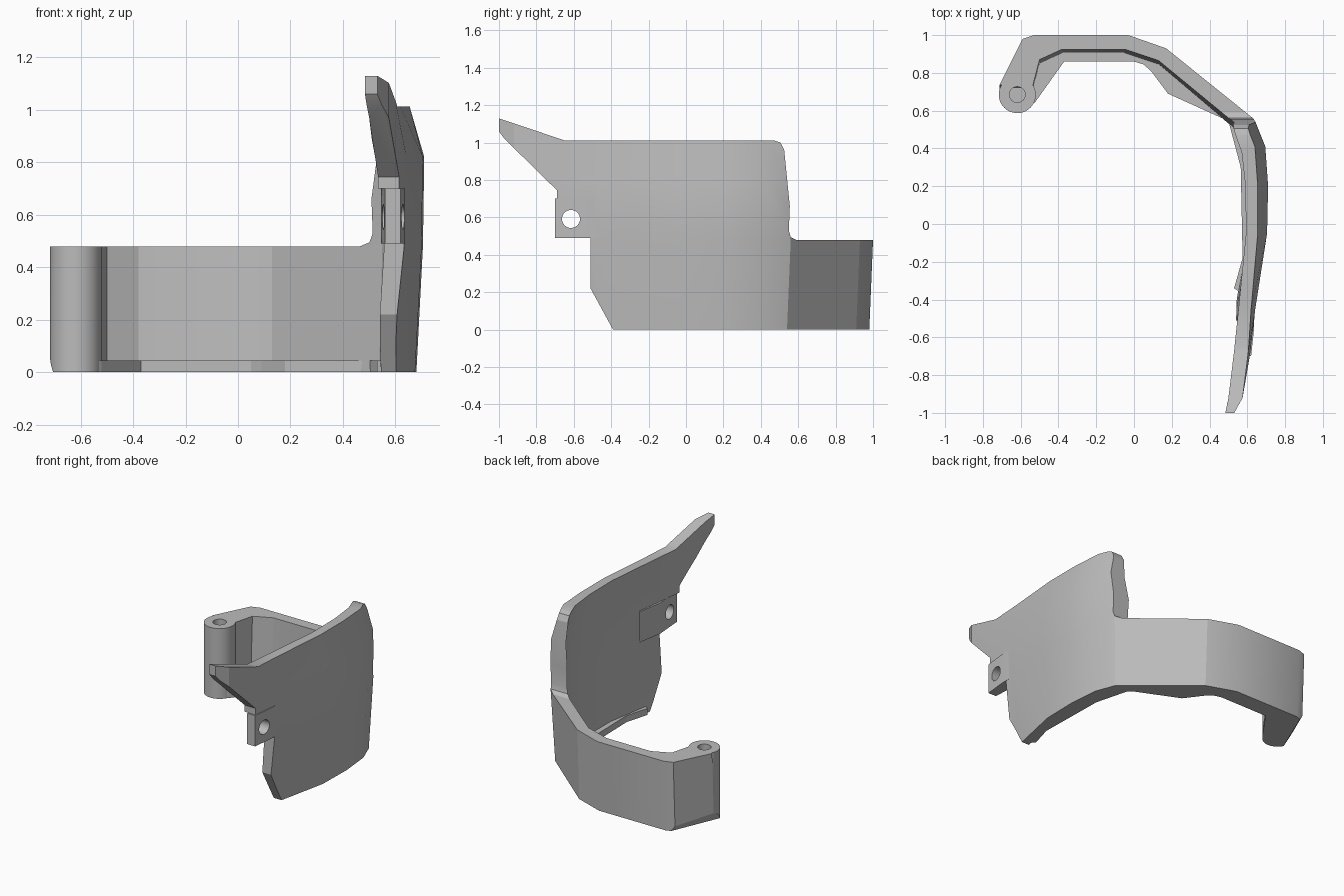
import bpy, bmesh, math
from mathutils import Vector

old = bpy.data.objects.get("Cube")
if old:
    bpy.data.objects.remove(old, do_unlink=True)

grey = bpy.data.materials.new("plain_grey")
grey.use_nodes = True
COLOUR = (0.5, 0.5, 0.5, 1)
grey.diffuse_color = COLOUR
grey.node_tree.nodes["Principled BSDF"].inputs["Base Color"].default_value = COLOUR


def finish(name, bm):
    bmesh.ops.recalc_face_normals(bm, faces=bm.faces)
    mesh = bpy.data.meshes.new(name)
    bm.to_mesh(mesh)
    bm.free()
    mesh.materials.append(grey)
    ob = bpy.data.objects.new(name, mesh)
    bpy.context.collection.objects.link(ob)
    return ob


def loft(name, rings):
    """Closed solid through rings with equal point counts."""
    bm = bmesh.new()
    rows = [[bm.verts.new(p) for p in ring] for ring in rings]
    n = len(rows[0])
    for a, b in zip(rows, rows[1:]):
        for i in range(n):
            j = (i + 1) % n
            bm.faces.new((a[i], a[j], b[j], b[i]))
    bm.faces.new(rows[0])
    bm.faces.new(rows[-1])
    return finish(name, bm)


def prism_z(name, pts, z0, z1):
    return loft(name, [[(x, y, z) for x, y in pts] for z in (z0, z1)])


def prism_x(name, pts, x0, x1):
    return loft(name, [[(x, y, z) for y, z in pts] for x in (x0, x1)])


def circle(a, b, r, n=32):
    return [(a + r * math.cos(math.tau * i / n), b + r * math.sin(math.tau * i / n))
            for i in range(n)]


def boolean(ob, cutter, operation):
    mod = ob.modifiers.new("cut", 'BOOLEAN')
    mod.operation, mod.object, mod.solver = operation, cutter, 'EXACT'
    bpy.context.view_layer.objects.active = ob
    bpy.ops.object.modifier_apply(modifier=mod.name)
    bpy.data.objects.remove(cutter, do_unlink=True)


def slice_corner(ob):
    """Bevel off the low outer corner beside the hinge."""
    bm = bmesh.new()
    bm.from_mesh(ob.data)
    cut = bmesh.ops.bisect_plane(bm, geom=bm.verts[:] + bm.edges[:] + bm.faces[:],
                                 plane_co=(-0.712, 0.724, 0.07),
                                 plane_no=Vector((-0.92, 0.39, -0.57)), clear_outer=True)
    edges = [e for e in cut["geom_cut"] if isinstance(e, bmesh.types.BMEdge)]
    bmesh.ops.holes_fill(bm, edges=edges)
    bmesh.ops.recalc_face_normals(bm, faces=bm.faces)
    bm.to_mesh(ob.data)
    bm.free()


def shade(ob, angle):
    bpy.ops.object.select_all(action='DESELECT')
    ob.select_set(True)
    bpy.context.view_layer.objects.active = ob
    bpy.ops.object.shade_smooth_by_angle(angle=math.radians(angle))


# Plan stations: outer x, y, inner x, y, then x shift at the foot and at the rim
STATIONS = [
    (-0.712, 0.735, -0.535, 0.735, 0, 0),
    (-0.59, 0.98, -0.50, 0.87, 0, 0),
    (-0.53, 1.0, -0.38, 0.925, 0, 0),
    (-0.03, 1.0, -0.05, 0.925, 0, 0),
    (0.17, 0.93, 0.13, 0.865, 0, 0),
    (0.63, 0.56, 0.55, 0.52, -0.02, -0.05),
    (0.69, 0.41, 0.60, 0.38, -0.03, -0.05),
    (0.705, 0.2, 0.62, 0.2, -0.025, -0.05),
    (0.70, -0.05, 0.62, -0.05, -0.025, -0.045),
    (0.64, -0.45, 0.565, -0.45, -0.05, -0.02),
    (0.615, -0.68, 0.535, -0.68, -0.05, -0.01),
    (0.575, -0.92, 0.50, -0.92, 0, 0),
    (0.52, -1.02, 0.48, -1.02, 0, 0),
]


def plan_ring(z, foot, rim):
    outer, inner = [], []
    for ox, oy, ix, iy, f, r in STATIONS:
        dx = foot * f + rim * r
        dy = -0.02 * foot if oy > 0.5 else 0
        outer.append((ox + dx, oy + dy, z))
        inner.append((ix + 0.6 * dx, iy + dy, z))
    return outer + inner[::-1]


# Bent shell trimmed to its side outline
shell = loft("curved_shell", [plan_ring(0, 1, 0), plan_ring(0.48, 0, 0),
                              plan_ring(0.82, 0, -0.1), plan_ring(1.01, 0, 1),
                              plan_ring(1.2, 0, 1)])
OUTLINE = [(-1.0, 1.13), (-0.65, 1.012), (0.47, 1.012), (0.505, 1.0), (0.525, 0.96),
           (0.555, 0.66), (0.55, 0.53), (0.56, 0.495), (0.59, 0.48), (1.1, 0.48),
           (1.1, 0), (-0.39, 0), (-0.51, 0.22), (-0.51, 0.7), (-0.69, 0.7),
           (-0.69, 0.745), (-0.97, 1.02), (-1.0, 1.06)]
boolean(shell, prism_x("outline_cutter", OUTLINE, -1, 1), 'INTERSECT')
slice_corner(shell)
shade(shell, 20)

# Hinge post with a blind pin hole
hinge = prism_z("hinge_post", circle(-0.618, 0.685, 0.098, 48), 0, 0.48)
boolean(hinge, prism_z("pin_cutter", circle(-0.618, 0.685, 0.042), 0.1, 0.6), 'DIFFERENCE')
slice_corner(hinge)
shade(hinge, 30)

# Low ledge along the inside foot
LEDGE = [(-0.53, 0.64), (-0.52, 0.65), (-0.37, 0.86), (0, 0.86), (0.05, 0.845), (0.09, 0.81),
         (0.18, 0.69), (0.5, 0.545), (0.565, 0.3), (0.575, -0.18), (0.53, -0.34),
         (0.56, -0.36), (0.6, -0.3), (0.64, -0.05), (0.64, 0.2), (0.62, 0.38),
         (0.56, 0.53), (0.15, 0.88), (-0.04, 0.94), (-0.5, 0.94), (-0.55, 0.92),
         (-0.6, 0.72)]
prism_z("inner_ledge", LEDGE, 0, 0.045)

# Front mounting tab with a cross hole
TAB = [(0.56, -0.70), (0.62, -0.70), (0.635, -0.56), (0.638, -0.46), (0.575, -0.32),
       (0.545, -0.5)]
tab = prism_z("mounting_tab", TAB, 0.49, 0.70)
boolean(tab, prism_x("bolt_cutter", circle(-0.615, 0.592, 0.048), 0.3, 0.9), 'DIFFERENCE')
shade(tab, 20)
